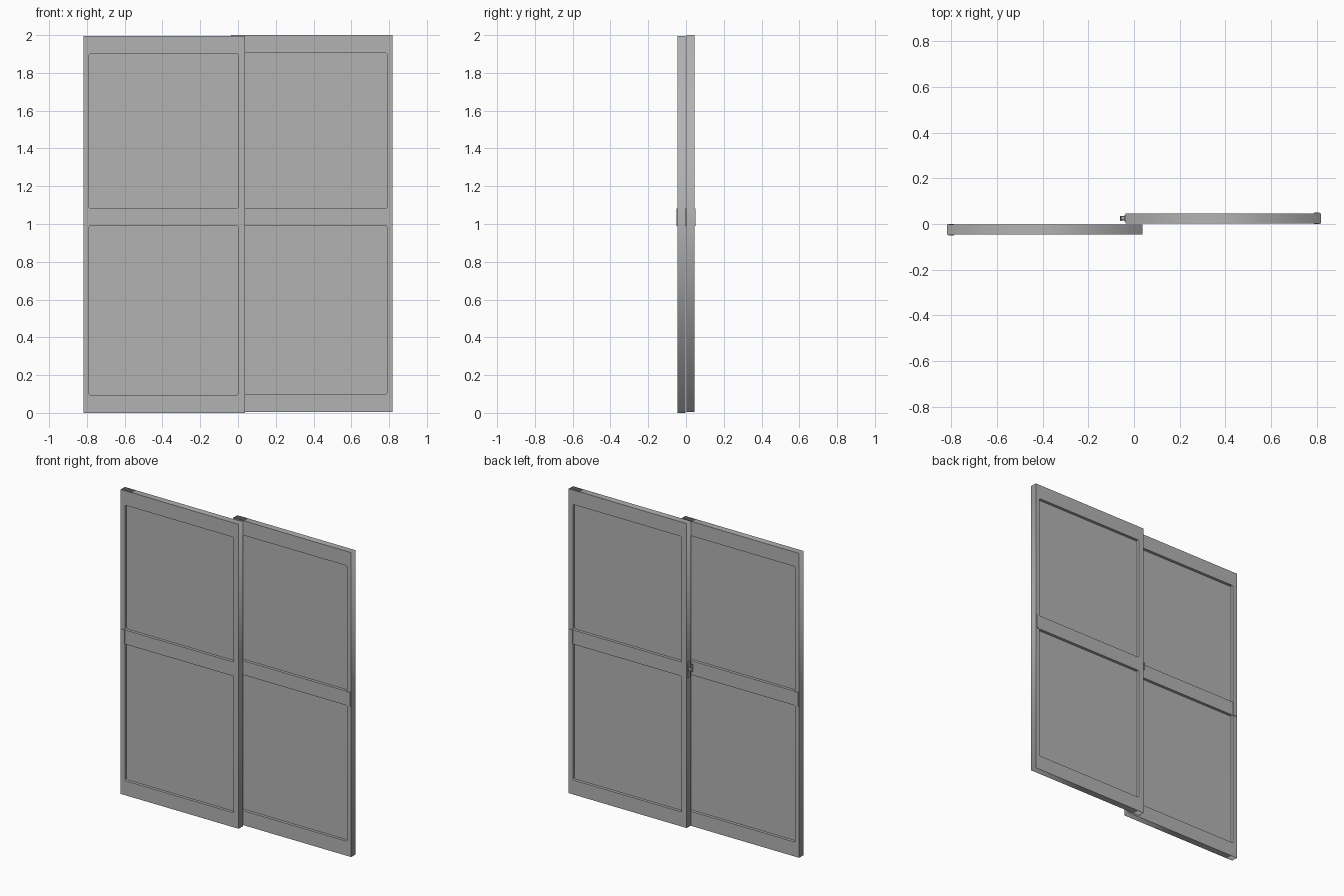
import bpy
import math
from mathutils import Vector

old = bpy.data.objects.get("Cube")
if old:
    bpy.data.objects.remove(old, do_unlink=True)

# One grey finish for everything
grey = bpy.data.materials.new("grey_finish")
grey.use_nodes = True
color = (0.45, 0.45, 0.45, 1)
grey.diffuse_color = color
grey.node_tree.nodes["Principled BSDF"].inputs["Base Color"].default_value = color


def finish(obj, name):
    obj.name = name
    obj.data.materials.clear()
    obj.data.materials.append(grey)
    return obj


def box(name, low, high, bevel=0):
    low, high = Vector(low), Vector(high)
    bpy.ops.mesh.primitive_cube_add(size=1, location=(low + high) / 2)
    obj = finish(bpy.context.object, name)
    obj.scale = high - low
    bpy.ops.object.transform_apply(location=False, rotation=False, scale=True)
    if bevel:
        mod = obj.modifiers.new("soft_edges", "BEVEL")
        mod.width, mod.segments = bevel, 2
    return obj


def outline(x0, x1, z0, z1, radius=0, steps=4):
    """Rectangle outline, with rounded corners when a radius is given."""
    if not radius:
        return [(x0, z0), (x1, z0), (x1, z1), (x0, z1)]
    centres = [(x1 - radius, z1 - radius), (x0 + radius, z1 - radius),
               (x0 + radius, z0 + radius), (x1 - radius, z0 + radius)]
    points = []
    for corner, (cx, cz) in enumerate(centres):
        for i in range(steps + 1):
            a = math.pi / 2 * (corner + i / steps)
            points.append((cx + radius * math.cos(a), cz + radius * math.sin(a)))
    return points


def frame(name, loops, y, depth):
    """Flat outline with holes, extruded along y."""
    curve = bpy.data.curves.new(name, "CURVE")
    curve.dimensions, curve.fill_mode = "2D", "BOTH"
    curve.extrude = depth / 2
    for loop in loops:
        spline = curve.splines.new("POLY")
        spline.points.add(len(loop) - 1)
        for point, (x, z) in zip(spline.points, loop):
            point.co = (x, z, 0, 1)
        spline.use_cyclic_u = True
    obj = bpy.data.objects.new(name, curve)
    bpy.context.collection.objects.link(obj)
    obj.location.y = y
    obj.rotation_euler.x = math.pi / 2
    bpy.ops.object.select_all(action="DESELECT")
    obj.select_set(True)
    bpy.context.view_layer.objects.active = obj
    bpy.ops.object.convert(target="MESH")
    bpy.ops.object.transform_apply(location=False, rotation=True, scale=False)
    finish(bpy.context.object, name)


OUTER, INNER = 0.818, -0.037     # far stile edge, meeting stile edge
DEPTH = 0.043
RAIL_LOW, RAIL_HIGH = 0.99, 1.083


def sash(name, side, y, lift):
    def span(a, b):
        return sorted((a * side, b * side))

    # Frame with two round-cornered openings
    x0, x1 = span(INNER, OUTER)
    hole = span(0, OUTER - 0.03)
    frame(name + "_frame", [
        outline(x0, x1, lift, lift + 1.995),
        outline(*hole, 0.095 + lift, RAIL_LOW, 0.008),
        outline(*hole, RAIL_HIGH, 1.9 + lift, 0.008)], y, DEPTH)

    # Panes set halfway into the frame
    for part, z0, z1 in (("lower", 0.09, RAIL_LOW + 0.01),
                         ("upper", RAIL_HIGH - 0.01, 1.91)):
        box(f"{name}_{part}_pane", (hole[0] - 0.01, y - 0.003, z0),
            (hole[1] + 0.01, y + 0.003, z1))

    # Pull plates on both faces of the outer stile
    p0, p1 = span(OUTER - 0.03, OUTER - 0.006)
    for part, face in (("front", -1), ("back", 1)):
        ys = sorted((y + face * (DEPTH / 2 - 0.001), y + face * (DEPTH / 2 + 0.004)))
        box(f"{name}_{part}_pull", (p0, ys[0], RAIL_LOW), (p1, ys[1], RAIL_HIGH))


sash("right_sash", -1, -0.0245, 0)
sash("left_sash", 1, 0.0245, 0.005)

# Latch on the free edge of the rear sash
box("latch_plate", (-0.042, 0.01, 0.985), (-0.036, 0.039, 1.09), 0.002)
box("latch_lever", (-0.06, 0.014, 1.025), (-0.054, 0.036, 1.075), 0.002)
bpy.ops.mesh.primitive_cylinder_add(vertices=16, radius=0.009, depth=0.022,
                                    location=(-0.05, 0.025, 1.04),
                                    rotation=(0, math.pi / 2, 0))
finish(bpy.context.object, "latch_pivot")
bpy.ops.object.shade_smooth_by_angle()
